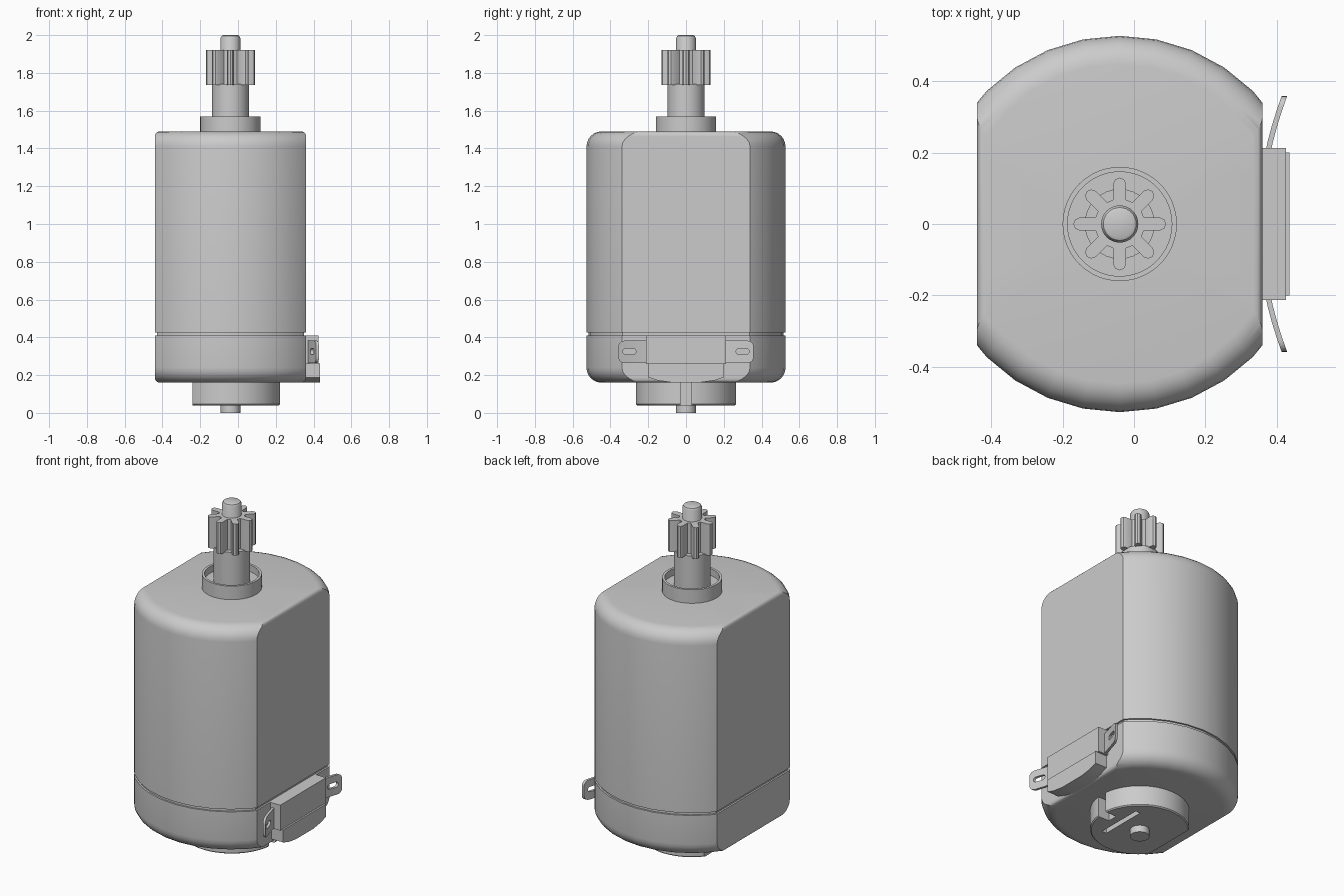
import bpy, bmesh
from math import sin, cos, pi, radians

if "Cube" in bpy.data.objects:
    bpy.data.objects.remove(bpy.data.objects["Cube"])

AX = -0.04   # x position of the motor axis
R = 0.527    # radius of the can
F = 0.08     # fillet of the round sides


def finish(name, bm):
    bmesh.ops.remove_doubles(bm, verts=bm.verts, dist=1e-5)
    bmesh.ops.recalc_face_normals(bm, faces=bm.faces)
    me = bpy.data.meshes.new(name)
    bm.to_mesh(me)
    bm.free()
    ob = bpy.data.objects.new(name, me)
    bpy.context.collection.objects.link(ob)
    return ob


def lathe(name, profile, n=32):
    """Revolve (radius, z) points around the motor axis."""
    bm = bmesh.new()
    vs = [bm.verts.new((AX, r, z)) for r, z in profile]
    es = [bm.edges.new(p) for p in zip(vs, vs[1:])]
    bmesh.ops.spin(bm, geom=vs + es, cent=(AX, 0, 0), axis=(0, 0, 1), angle=2 * pi, steps=n)
    return finish(name, bm)


def prism(name, pts, axis, lo, hi):
    """Extrude a 2D outline along x (y,z), y (x,z) or z (x,y)."""
    place = {'x': lambda a, b, c: (c, a, b), 'y': lambda a, b, c: (a, c, b), 'z': lambda a, b, c: (a, b, c)}[axis]
    bm = bmesh.new()
    rows = [[bm.verts.new(place(a, b, c)) for a, b in pts] for c in (lo, hi)]
    for row in rows:
        bm.faces.new(row)
    for i in range(len(pts)):
        j = (i + 1) % len(pts)
        bm.faces.new((rows[0][i], rows[0][j], rows[1][j], rows[1][i]))
    return finish(name, bm)


def arc(cx, cy, r, a0, a1, n=6):
    return [(cx + r * cos(radians(a0 + (a1 - a0) * i / n)),
             cy + r * sin(radians(a0 + (a1 - a0) * i / n))) for i in range(n + 1)]


def round_rect(x0, x1, y0, y1, r, n=5):
    return (arc(x1 - r, y1 - r, r, 0, 90, n) + arc(x0 + r, y1 - r, r, 90, 180, n)
            + arc(x0 + r, y0 + r, r, 180, 270, n) + arc(x1 - r, y0 + r, r, 270, 360, n))


def rect(x0, x1, y0, y1):
    return [(x0, y0), (x1, y0), (x1, y1), (x0, y1)]


def boolean(ob, tool, op):
    m = ob.modifiers.new(op, 'BOOLEAN')
    m.operation, m.solver, m.object = op, 'EXACT', tool
    bpy.context.view_layer.objects.active = ob
    bpy.ops.object.modifier_apply(modifier=m.name)
    bpy.data.objects.remove(tool)


def flatten(ob, inset=0.0):
    """Trim the two flat sides of the round can."""
    boolean(ob, prism("trim", round_rect(-0.44 + inset, 0.36 - inset, 0.16, 1.49, 0.025), 'y', -1, 1), 'INTERSECT')


# Can, seam and end cap
can = lathe("motor_can", [(0, 0.425), (R, 0.425)] + arc(R - F, 1.49 - F, F, 0, 90) + [(0, 1.49)])
flatten(can)
seam = lathe("seam", [(0, 0.38), (R - 0.01, 0.38), (R - 0.01, 0.45), (0, 0.45)])
flatten(seam, 0.01)
cap = lathe("end_cap", [(0, 0.16)] + arc(R - F, 0.16 + F, F, -90, 0) + [(R, 0.41), (0, 0.41)])
flatten(cap)

# Upper bearing, collar and shaft
lathe("upper_bearing", [(0, 1.47), (0.16, 1.47), (0.16, 1.57), (0.146, 1.57), (0.146, 1.53), (0, 1.53)], 48)
lathe("collar", [(0, 1.5), (0.098, 1.5), (0.098, 1.74), (0, 1.74)])
lathe("shaft", [(0, 0), (0.052, 0), (0.052, 1.985), (0.046, 1.996), (0.038, 2), (0, 2)])

# Pinion with eight teeth
tooth = [(0.068, -0.018), (0.113, -0.018), (0.125, -0.012), (0.13, 0),
         (0.125, 0.012), (0.113, 0.018), (0.068, 0.018)]
outline = [(AX + u * cos(k * pi / 4) - v * sin(k * pi / 4), u * sin(k * pi / 4) + v * cos(k * pi / 4))
           for k in range(8) for u, v in tooth]
prism("pinion", outline, 'z', 1.735, 1.92)

# Lower bearing: one flat side, a notch and a slot
low = lathe("lower_bearing", [(0, 0.18), (0.265, 0.18), (0.265, 0.046), (0.259, 0.04), (0, 0.04)], 48)
boolean(low, prism("flat_cut", rect(-0.5, -0.24, -0.5, 0.5), 'z', -0.1, 0.3), 'DIFFERENCE')
boolean(low, prism("notch_cut", rect(0.15, 0.4, -0.03, 0.03), 'z', -0.1, 0.3), 'DIFFERENCE')
boolean(low, prism("slot_cut", rect(0.075, 0.105, -0.14, 0.14), 'z', -0.1, 0.1), 'DIFFERENCE')

# Terminal block
prism("terminal_block", rect(-0.213, 0.213, 0.26, 0.41), 'x', 0.33, 0.425)
prism("terminal_base", [(-0.2, 0.262), (-0.2, 0.188), (-0.15, 0.172), (-0.08, 0.162), (0.08, 0.162),
                        (0.15, 0.172), (0.2, 0.188), (0.2, 0.262)], 'x', 0.33, 0.435)

# Bent terminal tabs with slotted holes
for side, s in (("left", -1), ("right", 1)):
    path = [(0.366, 0.19), (0.374, 0.23), (0.386, 0.275), (0.4, 0.32), (0.416, 0.365)]
    strip = [(x, s * y) for x, y in path] + [(x + 0.014, s * (y - 0.004)) for x, y in reversed(path)]
    tab = prism(side + "_terminal_tab", strip, 'z', 0.2, 0.45)
    shape = [(s * y, z) for y, z in round_rect(0.1, 0.358, 0.265, 0.382, 0.03)]
    hole = [(s * y, z) for y, z in round_rect(0.265, 0.335, 0.31, 0.34, 0.0149)]
    boolean(tab, prism("shape", shape, 'x', 0.2, 0.6), 'INTERSECT')
    boolean(tab, prism("hole", hole, 'x', 0.2, 0.6), 'DIFFERENCE')

# Smooth the round surfaces, keep edges sharp
for ob in bpy.context.scene.objects:
    ob.select_set(True)
bpy.context.view_layer.objects.active = can
bpy.ops.object.shade_smooth_by_angle(angle=radians(30))
